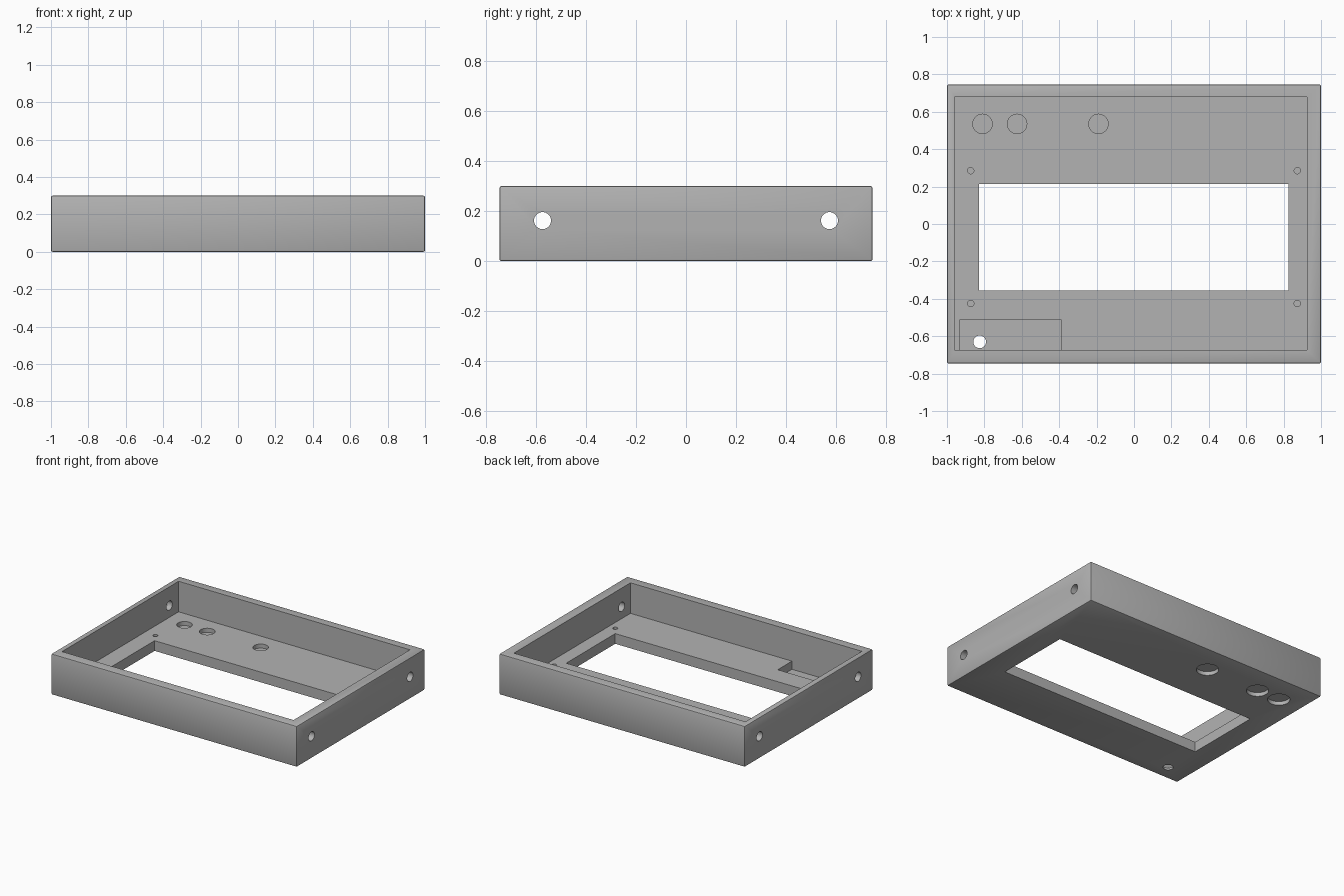
import bpy
import math

if "Cube" in bpy.data.objects:
    bpy.data.objects.remove(bpy.data.objects["Cube"], do_unlink=True)

FLOOR = 0.075
TOP = 0.3

grey = bpy.data.materials.new("plain grey")
grey.use_nodes = True
colour = (0.45, 0.45, 0.45, 1)
grey.diffuse_color = colour
grey.node_tree.nodes["Principled BSDF"].inputs["Base Color"].default_value = colour


def box(name, x, y, z):
    """Box between the given limits on each axis."""
    centre = [(a + b) / 2 for a, b in (x, y, z)]
    bpy.ops.mesh.primitive_cube_add(size=1, location=centre)
    ob = bpy.context.object
    ob.name = name
    ob.scale = [b - a for a, b in (x, y, z)]
    bpy.ops.object.transform_apply(location=False, rotation=False, scale=True)
    return ob


def rod(name, radius, depth, centre, tilt=0, sides=32):
    bpy.ops.mesh.primitive_cylinder_add(vertices=sides, radius=radius, depth=depth,
                                        location=centre, rotation=(0, tilt, 0))
    bpy.context.object.name = name
    return bpy.context.object


def bore(name, radius, x, y, low, high):
    return rod(name, radius, high - low, (x, y, (low + high) / 2))


# Outer block with softened lower and upright edges
tray = box("enclosure_tray", (-1, 1), (-0.745, 0.745), (0, TOP))
tray.data.materials.append(grey)
soft = tray.modifiers.new("soft_edges", "BEVEL")
soft.width = 0.008
soft.segments = 2

cutters = [
    # Main cavity (slightly thinner wall on one side), rising past the rim
    box("cavity", (-0.96, 0.925), (-0.675, 0.68), (FLOOR, 0.5)),
    # Display window
    box("window", (-0.83, 0.825), (-0.355, 0.215), (-0.1, 0.2)),
    # Shallow corner pocket and its cable hole
    box("corner_pocket", (-0.93, -0.39), (-0.675, -0.51), (0.015, 0.2)),
    bore("cable_hole", 0.034, -0.825, -0.63, -0.1, 0.2),
]

# Button recesses: narrow above, wide below, thin web between
for x in (-0.81, -0.625, -0.19):
    cutters.append(bore("button_recess", 0.052, x, 0.535, 0.045, 0.2))
    cutters.append(bore("button_counterbore", 0.075, x, 0.535, -0.1, 0.028))

# Blind screw holes around the window
for x in (-0.873, 0.873):
    for y in (-0.425, 0.285):
        cutters.append(bore("screw_hole", 0.017, x, y, 0.025, 0.2))

# Side holes through both end walls
for y in (-0.573, 0.573):
    cutters.append(rod("side_hole", 0.034, 3, (0, y, 0.162), math.pi / 2))

for cutter in cutters:
    cut = tray.modifiers.new(cutter.name, "BOOLEAN")
    cut.object = cutter
    cut.operation = "DIFFERENCE"
    cut.solver = "EXACT"

# Square off the rim again after the edge softening
rim = box("rim_trim", (-2, 2), (-2, 2), (TOP, 1))
tray.scale.z = 1

# Bake the cuts, then drop the cutters
bpy.context.view_layer.update()
graph = bpy.context.evaluated_depsgraph_get()
baked = bpy.data.meshes.new_from_object(tray.evaluated_get(graph))
tray.modifiers.clear()
tray.data = baked
for cutter in cutters + [rim]:
    bpy.data.objects.remove(cutter, do_unlink=True)

bpy.ops.object.select_all(action="DESELECT")
tray.select_set(True)
bpy.context.view_layer.objects.active = tray
bpy.ops.object.shade_smooth_by_angle(angle=math.radians(30))
